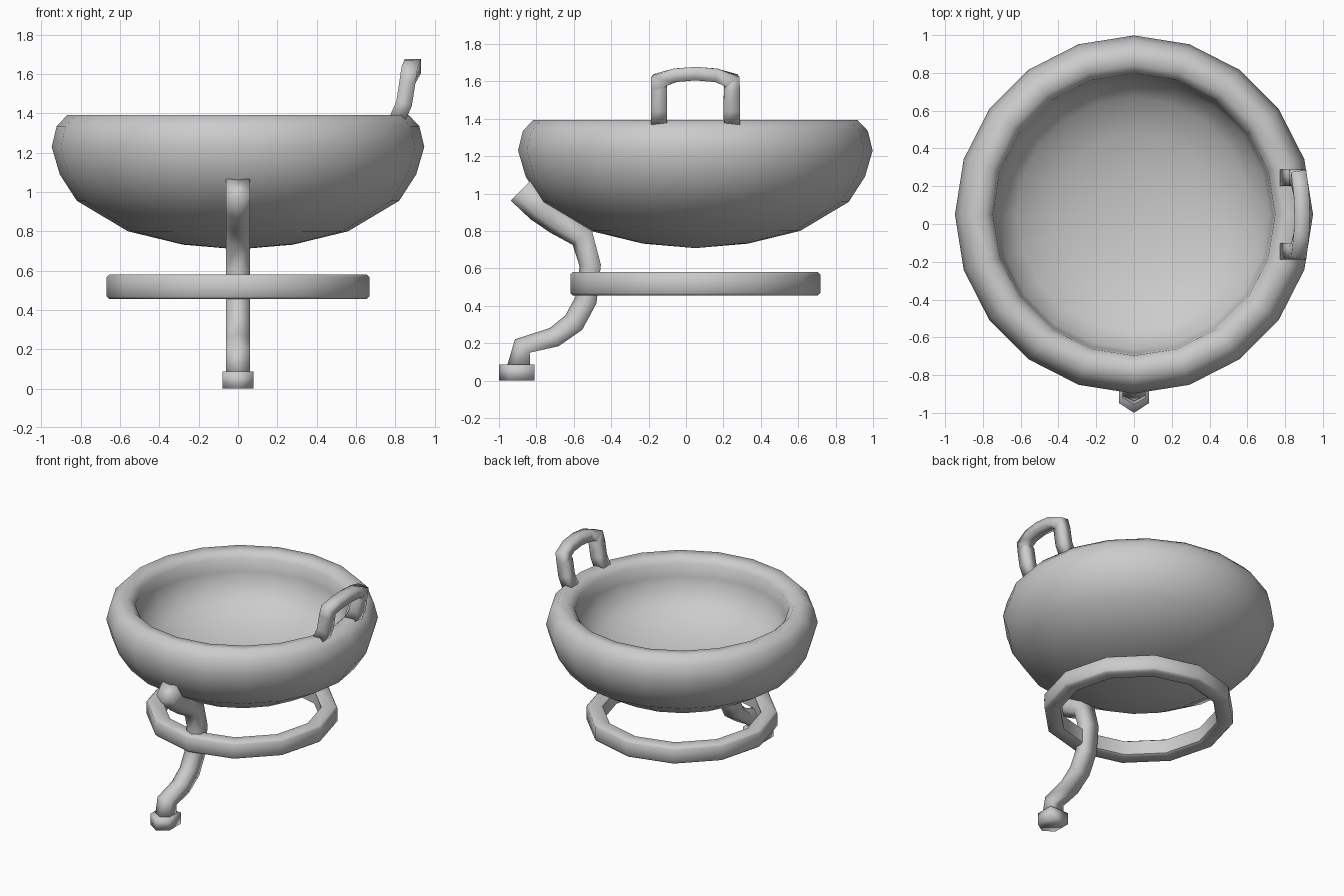
import bpy, bmesh
from math import sin, cos, pi, radians
from mathutils import Vector

if "Cube" in bpy.data.objects:
    bpy.data.objects.remove(bpy.data.objects["Cube"])

CY = 0.05  # bowl axis in y
HOUSE = [(-1, -1), (1, -1), (1, 0.45), (0, 1), (-1, 0.45)]  # five-sided, pointed outward
BOX = [(-1, -1), (1, -1), (1, 1), (-1, 1)]


def finish(bm, name, angle):
    bmesh.ops.recalc_face_normals(bm, faces=bm.faces)
    me = bpy.data.meshes.new(name)
    bm.to_mesh(me)
    bm.free()
    ob = bpy.data.objects.new(name, me)
    bpy.context.collection.objects.link(ob)
    bpy.ops.object.select_all(action='DESELECT')
    ob.select_set(True)
    bpy.context.view_layer.objects.active = ob
    bpy.ops.object.shade_smooth_by_angle(angle=radians(angle))
    return ob


def lathe(name, profile, sides, cy, angle, closed=False):
    """Revolve (radius, z) points; the first vertex column points along -y."""
    bm = bmesh.new()
    rings = []
    for r, z in profile:
        if r == 0:
            rings.append([bm.verts.new((0, cy, z))] * sides)
        else:
            rings.append([bm.verts.new((r * sin(2 * pi * i / sides),
                                        cy - r * cos(2 * pi * i / sides), z))
                          for i in range(sides)])
    pairs = list(zip(rings, rings[1:] + rings[:1] if closed else rings[1:]))
    for a, b in pairs:
        for i in range(sides):
            j = (i + 1) % sides
            bm.faces.new(dict.fromkeys((a[i], a[j], b[j], b[i])))
    return finish(bm, name, angle)


def tube(name, path, section, rx, rn, angle=120):
    """Sweep a section along a path with mitred corners; rx is the x half-size."""
    pts = [Vector(p) for p in path]
    bm = bmesh.new()
    rings = []
    for k, p in enumerate(pts):
        d0 = (p - pts[max(k - 1, 0)]).normalized()
        d1 = (pts[min(k + 1, len(pts) - 1)] - p).normalized()
        t = (d0 + d1).normalized()
        mitre = 1 / max((d1 if d1.length else d0).dot(t), 0.6)
        side = (Vector((1, 0, 0)) - t * t.x).normalized()
        n = t.cross(side)
        rings.append([bm.verts.new(p + side * rx * u + n * rn[k] * mitre * v)
                      for u, v in section])
    for a, b in zip(rings, rings[1:]):
        for i in range(len(section)):
            j = (i + 1) % len(section)
            bm.faces.new((a[i], a[j], b[j], b[i]))
    bm.faces.new(rings[0])
    bm.faces.new(rings[-1])
    return finish(bm, name, angle)


# Thick-walled bowl with a rolled rim
lathe("bowl", [(0, 0.708), (0.28, 0.732), (0.56, 0.80), (0.82, 0.955), (0.907, 1.09),
               (0.948, 1.23), (0.922, 1.335), (0.868, 1.392), (0.79, 1.388),
               (0.747, 1.345), (0.737, 1.25), (0.715, 1.15), (0.62, 1.05),
               (0.43, 0.965), (0.22, 0.922), (0, 0.908)], 20, CY, 70)

# Support ring with slightly chamfered edges
lathe("support_ring", [(0.555, 0.465), (0.57, 0.455), (0.655, 0.455), (0.668, 0.468),
                       (0.668, 0.567), (0.655, 0.58), (0.57, 0.58), (0.555, 0.57)],
      12, CY, 50, closed=True)

# Curved leg
leg = [(-0.885, 1.015), (-0.785, 0.915), (-0.69, 0.845), (-0.555, 0.765), (-0.512, 0.615),
       (-0.535, 0.43), (-0.60, 0.31), (-0.705, 0.232), (-0.875, 0.185), (-0.895, 0.07)]
tube("leg", [(0, y, z) for y, z in leg], HOUSE, 0.06,
     [0.074, 0.07, 0.065, 0.06, 0.056, 0.058, 0.058, 0.053, 0.045, 0.062])

# Five-sided foot
tube("foot", [(0, -0.905, 0.087), (0, -0.905, 0)], HOUSE, 0.08, [0.095] * 2)

# Arched handle on the rim, mirrored about the bowl axis
half = [(0.81, 0.195, 1.37), (0.845, 0.195, 1.45), (0.862, 0.195, 1.56),
        (0.872, 0.195, 1.604), (0.886, 0.11, 1.632)]
path = ([(x, CY - y, z) for x, y, z in half] + [(0.89, CY, 1.641)]
        + [(x, CY + y, z) for x, y, z in reversed(half)])
tube("handle", path, BOX, 0.041, [0.043] * 3 + [0.036] * 5 + [0.043] * 3)
